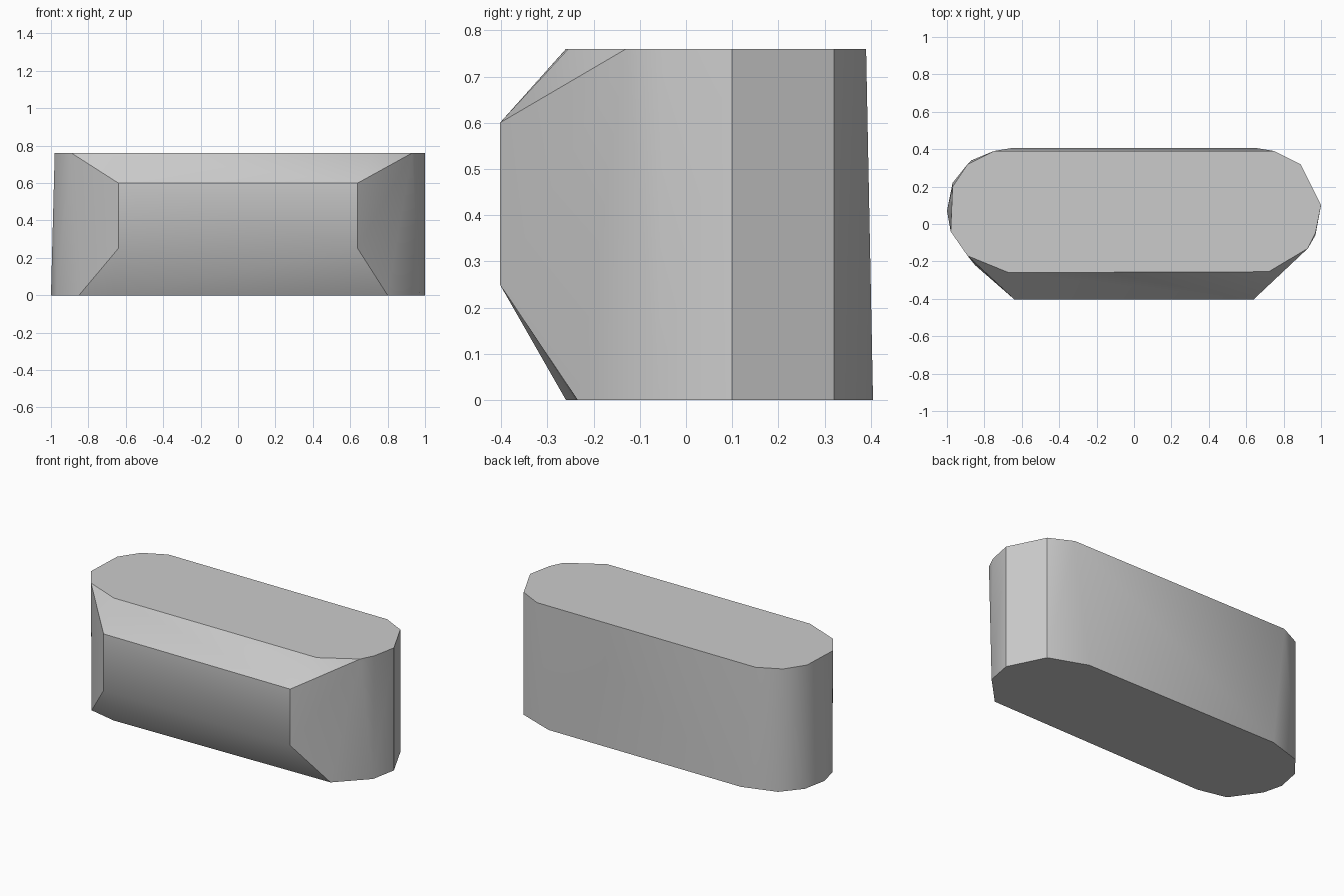
import bpy
import bmesh
import math

cube = bpy.data.objects.get("Cube")
if cube:
    bpy.data.objects.remove(cube, do_unlink=True)

# Plain grey material
grey = bpy.data.materials.new("light grey")
grey.use_nodes = True
colour = (0.6, 0.6, 0.6, 1)
grey.diffuse_color = colour
grey.node_tree.nodes["Principled BSDF"].inputs["Base Color"].default_value = colour

HEIGHT = 0.76

# Outlines of the flat top, the flat base and the front panel
top_outline = [(-0.67, -0.26), (0.72, -0.255), (0.93, -0.13), (0.97, -0.05),
               (1.0, 0.1), (0.89, 0.32), (0.75, 0.39), (-0.75, 0.39),
               (-0.89, 0.32), (-0.97, 0.2), (-0.98, -0.04), (-0.89, -0.17)]
base_outline = [(-0.67, -0.26), (0.8, -0.235), (0.97, -0.06), (1.0, 0.1),
                (0.89, 0.32), (0.66, 0.405), (-0.66, 0.405), (-0.87, 0.34),
                (-0.97, 0.22), (-1.0, 0.07), (-0.97, -0.05), (-0.85, -0.22)]
front_panel = [(x, -0.403, z) for x in (-0.64, 0.64) for z in (0.25, 0.6)]

# Wrap the outlines in one convex faceted body
bm = bmesh.new()
points = [(x, y, HEIGHT) for x, y in top_outline]
points += [(x, y, 0) for x, y in base_outline]
points += front_panel
for p in points:
    bm.verts.new(p)
bmesh.ops.convex_hull(bm, input=bm.verts[:])
loose = [v for v in bm.verts if not v.link_faces]
bmesh.ops.delete(bm, geom=loose, context="VERTS")
bmesh.ops.dissolve_limit(bm, angle_limit=math.radians(0.5),
                         verts=bm.verts[:], edges=bm.edges[:])
bmesh.ops.recalc_face_normals(bm, faces=bm.faces[:])

mesh = bpy.data.meshes.new("faceted_body")
bm.to_mesh(mesh)
bm.free()
mesh.materials.append(grey)
body = bpy.data.objects.new("faceted_body", mesh)
bpy.context.collection.objects.link(body)

# Soft shading on the rounded ends, crisp edges elsewhere
bpy.ops.object.select_all(action="DESELECT")
body.select_set(True)
bpy.context.view_layer.objects.active = body
bpy.ops.object.shade_smooth_by_angle(angle=math.radians(30))
